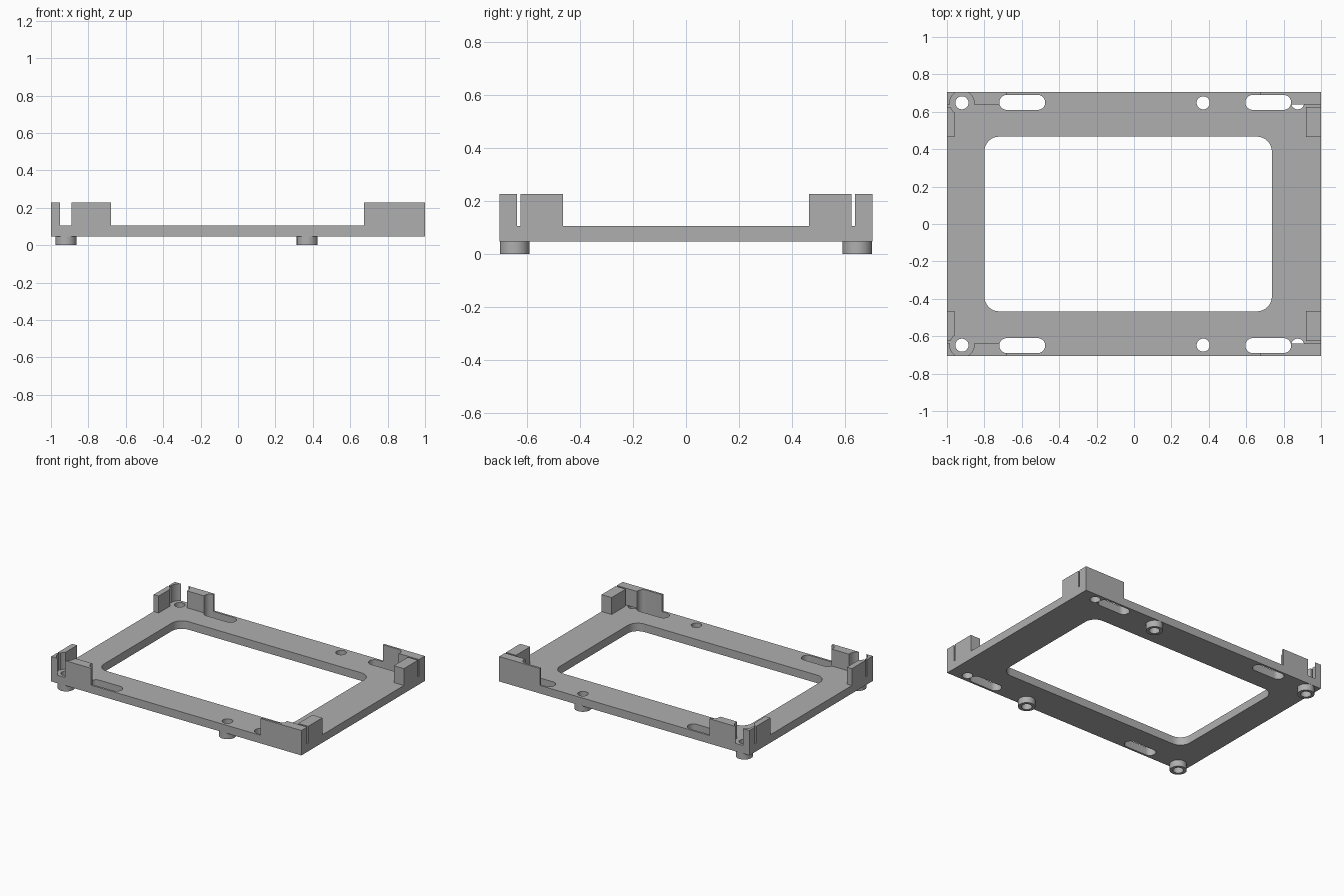
import bpy, bmesh, math

cube = bpy.data.objects.get("Cube")
if cube:
    bpy.data.objects.remove(cube, do_unlink=True)

grey = bpy.data.materials.new("plain grey")
grey.use_nodes = True
grey.diffuse_color = (0.43, 0.43, 0.43, 1)
grey.node_tree.nodes["Principled BSDF"].inputs["Base Color"].default_value = grey.diffuse_color

BOTTOM, DECK, TOP = 0.047, 0.105, 0.227
HALF_Y = 0.705
HOLE_Y = 0.648


def rounded_box(x0, x1, y0, y1, r=0.0, steps=12):
    """Outline of a rectangle with rounded corners."""
    if r == 0:
        return [(x0, y0), (x1, y0), (x1, y1), (x0, y1)]
    centres = [(x1 - r, y1 - r), (x0 + r, y1 - r), (x0 + r, y0 + r), (x1 - r, y0 + r)]
    points = []
    for quarter, (cx, cy) in enumerate(centres):
        for i in range(steps + 1):
            a = (quarter + i / steps) * math.pi / 2
            points.append((cx + r * math.cos(a), cy + r * math.sin(a)))
    return points


def circle(x, y, r, n=40):
    return [(x + r * math.cos(i * math.tau / n), y + r * math.sin(i * math.tau / n))
            for i in range(n)]


def prism(name, outline, z0, z1):
    """Straight extrusion of an outline."""
    bm = bmesh.new()
    face = bm.faces.new([bm.verts.new((x, y, z0)) for x, y in outline])
    up = bmesh.ops.extrude_face_region(bm, geom=[face])
    moved = [v for v in up["geom"] if isinstance(v, bmesh.types.BMVert)]
    bmesh.ops.translate(bm, verts=moved, vec=(0, 0, z1 - z0))
    bmesh.ops.remove_doubles(bm, verts=bm.verts, dist=1e-5)
    bmesh.ops.recalc_face_normals(bm, faces=bm.faces)
    mesh = bpy.data.meshes.new(name)
    bm.to_mesh(mesh)
    bm.free()
    mesh.materials.append(grey)
    obj = bpy.data.objects.new(name, mesh)
    bpy.context.collection.objects.link(obj)
    return obj


def select(obj):
    bpy.ops.object.select_all(action="DESELECT")
    obj.select_set(True)
    bpy.context.view_layer.objects.active = obj


def cut(obj, outlines, z0=-0.1, z1=0.4):
    """Cut straight openings through a part, then shade it."""
    for outline in outlines:
        cutter = prism("cutter", outline, z0, z1)
        cutter.hide_render = True
        mod = obj.modifiers.new("opening", "BOOLEAN")
        mod.operation = "DIFFERENCE"
        mod.solver = "EXACT"
        mod.object = cutter
        select(obj)
        bpy.ops.object.modifier_apply(modifier=mod.name)
        bpy.data.objects.remove(cutter, do_unlink=True)
    select(obj)
    bpy.ops.object.shade_smooth_by_angle(angle=math.radians(30))


def flip(outline, side):
    return [(x, y * side) for x, y in outline]


# Openings along the back edge, mirrored to the front
slots = [rounded_box(-0.72, -0.475, 0.61, 0.69, 0.0399),
         rounded_box(0.595, 0.84, 0.61, 0.69, 0.0399)]
holes = [circle(x, HOLE_Y, 0.035) for x in (-0.92, 0.37, 0.875)]
post_relief = circle(-0.92, HOLE_Y, 0.065)

# Flat frame with the large window
frame = prism("base_frame", rounded_box(-1, 1, -HALF_Y, HALF_Y), BOTTOM, DECK)
openings = [rounded_box(-0.8, 0.737, -0.467, 0.467, 0.08)]
for side in (1, -1):
    openings += [flip(o, side) for o in slots + holes]
cut(frame, openings)

# Upright corner walls: name, x range, y range
walls = [("left_end_wall", 0.92, 1, 0.465, 0.626),
         ("left_long_wall", 0.675, 1, 0.638, HALF_Y),
         ("right_end_wall", -1, -0.96, 0.465, 0.626),
         ("right_long_wall", -0.9, -0.68, 0.638, HALF_Y),
         ("right_corner_post", -1, -0.93, 0.638, HALF_Y)]

for side, end in ((1, "back"), (-1, "front")):
    for name, x0, x1, y0, y1 in walls:
        wall = prism(f"{end}_{name}", flip(rounded_box(x0, x1, y0, y1), side), DECK, TOP)
        reliefs = {"left_long_wall": [slots[1]],
                   "right_long_wall": [slots[0], post_relief],
                   "right_end_wall": [post_relief],
                   "right_corner_post": [post_relief]}.get(name, [])
        cut(wall, [flip(o, side) for o in reliefs])

    # Ring feet under the screw holes
    for x, place in ((-0.92, "right"), (0.37, "left")):
        foot = prism(f"{end}_{place}_foot", flip(circle(x, HOLE_Y, 0.056), side), 0, BOTTOM)
        cut(foot, [flip(circle(x, HOLE_Y, 0.035), side)])
